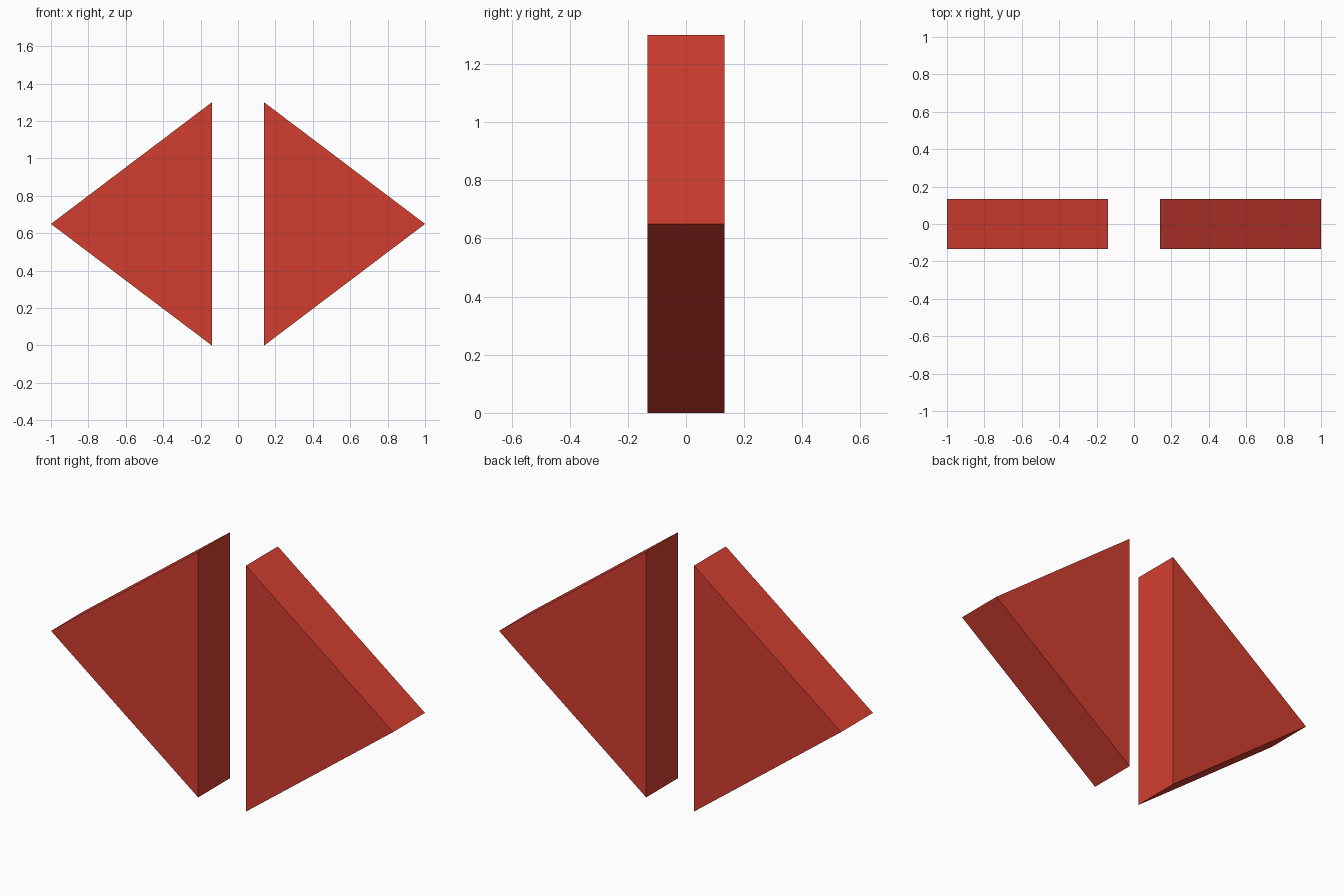
import bpy
import bmesh

if "Cube" in bpy.data.objects:
    bpy.data.objects.remove(bpy.data.objects["Cube"])

# Single flat red
red = bpy.data.materials.new("red")
red.diffuse_color = (0.65, 0.048, 0.03, 1.0)
red.use_nodes = True
red.node_tree.nodes["Principled BSDF"].inputs["Base Color"].default_value = red.diffuse_color

INNER, OUTER = 0.14, 1.0      # x of the upright edge and of the tip
HEIGHT, HALF_DEPTH = 1.3, 0.133


def triangular_prism(name, side):
    """Triangle in the xz plane, extruded along y; side is -1 or 1."""
    bm = bmesh.new()
    profile = [(side * INNER, 0), (side * OUTER, HEIGHT / 2), (side * INNER, HEIGHT)]
    face = bm.faces.new([bm.verts.new((x, -HALF_DEPTH, z)) for x, z in profile])
    ext = bmesh.ops.extrude_face_region(bm, geom=[face], use_keep_orig=True)
    verts = [g for g in ext["geom"] if isinstance(g, bmesh.types.BMVert)]
    bmesh.ops.translate(bm, verts=verts, vec=(0, 2 * HALF_DEPTH, 0))
    bmesh.ops.recalc_face_normals(bm, faces=bm.faces)
    mesh = bpy.data.meshes.new(name)
    bm.to_mesh(mesh)
    bm.free()
    mesh.materials.append(red)
    bpy.context.collection.objects.link(bpy.data.objects.new(name, mesh))


# Left and right arrow wedges
triangular_prism("left_arrow", -1)
triangular_prism("right_arrow", 1)
